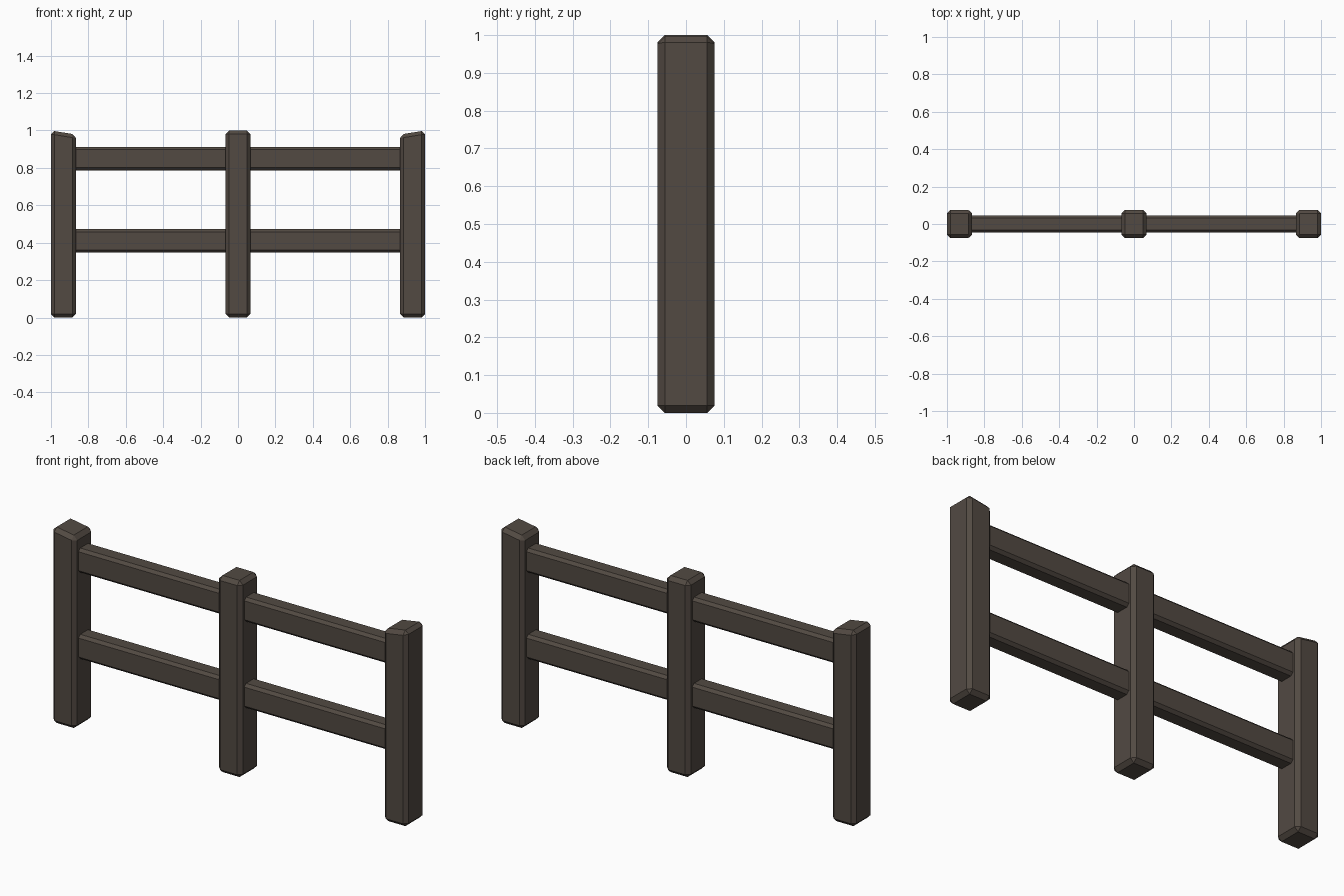
import bpy
import bmesh
from mathutils import Vector

if "Cube" in bpy.data.objects:
    bpy.data.objects.remove(bpy.data.objects["Cube"])

wood = bpy.data.materials.new("dark_wood")
wood.diffuse_color = (0.085, 0.068, 0.055, 1)
wood.use_nodes = True
wood.node_tree.nodes["Principled BSDF"].inputs["Base Color"].default_value = wood.diffuse_color


def beam(name, low, high, chamfer, slant=0.0):
    """Chamfered box; slant lowers the top edge that faces x = 0."""
    low, high = Vector(low), Vector(high)
    centre, size = (low + high) / 2, high - low
    bm = bmesh.new()
    bmesh.ops.create_cube(bm, size=1)
    for v in bm.verts:
        v.co = Vector(c * s for c, s in zip(v.co, size))
        if slant and v.co.z > 0 and v.co.x * centre.x < 0:
            v.co.z -= slant
    bmesh.ops.bevel(bm, geom=bm.edges[:], offset=chamfer, segments=1,
                    affect='EDGES', clamp_overlap=True)
    bmesh.ops.recalc_face_normals(bm, faces=bm.faces[:])
    mesh = bpy.data.meshes.new(name)
    bm.to_mesh(mesh)
    bm.free()
    mesh.materials.append(wood)
    obj = bpy.data.objects.new(name, mesh)
    obj.location = centre
    bpy.context.collection.objects.link(obj)


# Three posts, the outer two with tops sloping inwards
for name, x, slant in (("left_post", -0.933, 0.022),
                       ("middle_post", 0.0, 0.0),
                       ("right_post", 0.933, 0.022)):
    beam(name, (x - 0.067, -0.075, 0), (x + 0.067, 0.075, 1), 0.019, slant)

# Two rails running through the posts
for name, z in (("lower_rail", 0.410), ("upper_rail", 0.849)):
    beam(name, (-0.93, -0.045, z - 0.062), (0.93, 0.045, z + 0.062), 0.014)
